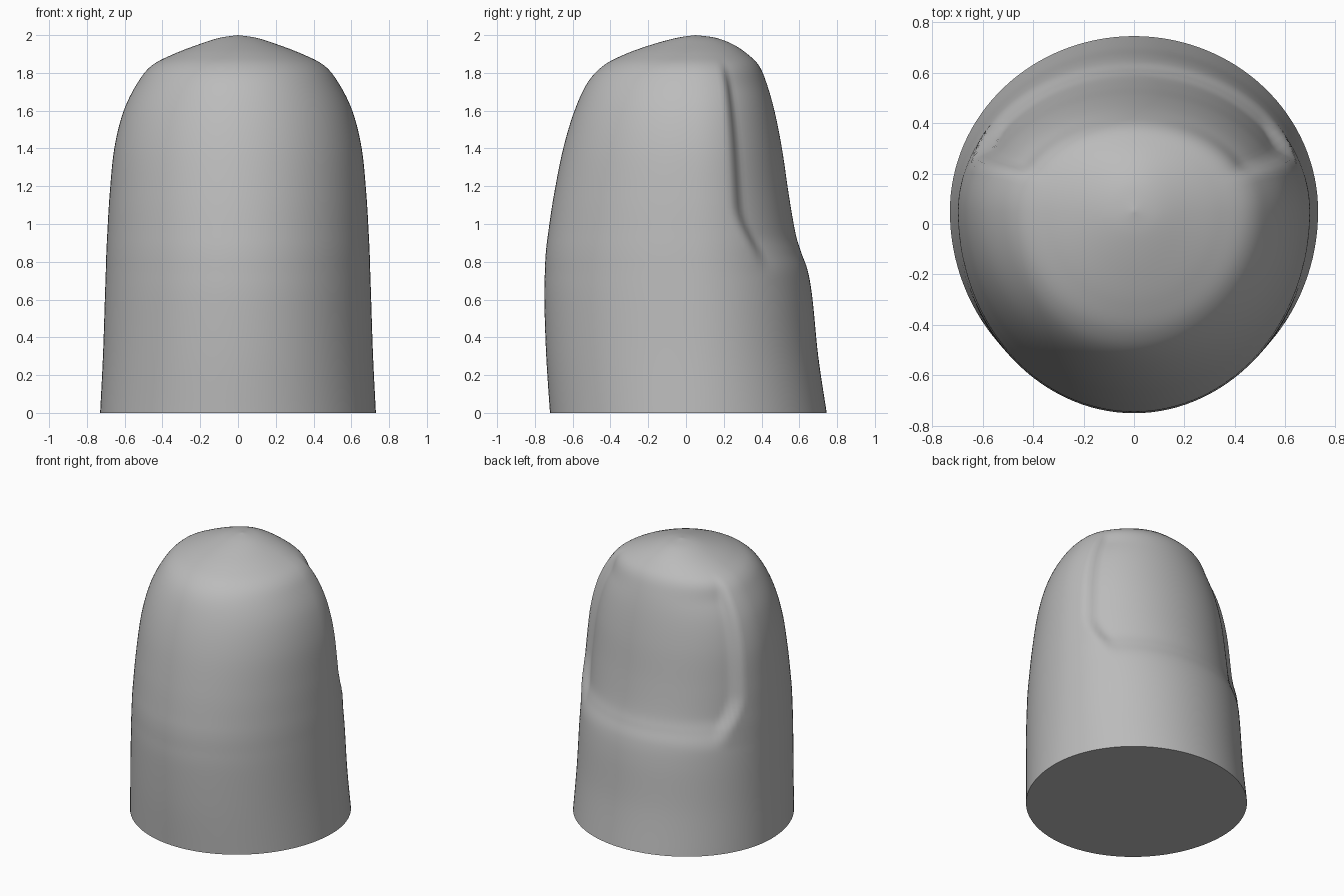
import bpy, bmesh, math

cube = bpy.data.objects.get("Cube")
if cube:
    bpy.data.objects.remove(cube, do_unlink=True)

SEGMENTS = 128
STEPS = 7
AXIS_Y = 0.05

# Profile rows: height, front y, back y, half width
ROWS = [
    (0.0, -0.72, 0.745, 0.73),
    (0.3, -0.74, 0.70, 0.715),
    (0.6, -0.75, 0.67, 0.705),
    (0.75, -0.747, 0.645, 0.70),
    (0.85, -0.742, 0.61, 0.697),
    (0.95, -0.73, 0.58, 0.692),
    (1.15, -0.70, 0.545, 0.68),
    (1.4, -0.65, 0.508, 0.655),
    (1.6, -0.59, 0.468, 0.605),
    (1.75, -0.52, 0.425, 0.53),
    (1.84, -0.435, 0.385, 0.455),
    (1.9, -0.32, 0.325, 0.34),
    (1.95, -0.18, 0.25, 0.21),
    (1.985, -0.05, 0.16, 0.10),
    (2.0, AXIS_Y, AXIS_Y, 0.0),
]


def smooth(a, b, x):
    t = min(max((x - a) / (b - a), 0), 1)
    return t * t * (3 - 2 * t)


def spline(p, q, r, s, t):
    """Catmull-Rom interpolation of one value."""
    return q + t / 2 * (r - p + t * (2 * p - 5 * q + 4 * r - s + t * (3 * (q - r) + s - p)))


def profile():
    last = len(ROWS) - 1
    for i in range(last):
        picks = [ROWS[min(max(i + k, 0), last)] for k in (-1, 0, 1, 2)]
        for j in range(STEPS):
            yield [spline(*vals, j / STEPS) for vals in zip(*picks)]
    yield ROWS[-1]


def ring_point(angle, z, front, back, half):
    """Point of the skin, sunk inside the rounded nail outline at the back."""
    depth = 0.05 * smooth(0.72, 0.95, z) * (1 - smooth(1.7, 1.9, z))
    off = abs(math.degrees(angle))
    corner = 12 * (1 - smooth(0.75, 1.1, z))
    nail = 1 - smooth(60 - corner, 70 - corner, off)
    reach = (back + depth if off < 90 else 2 * AXIS_Y - front) - AXIS_Y
    nx, ny = math.sin(angle), math.cos(angle)
    inset = depth * nail
    return (nx * (half - inset), AXIS_Y + ny * (reach - inset), z)


# Fingertip: lofted rings with a closed base
bm = bmesh.new()
rings = []
for row in profile():
    angles = [math.tau * k / SEGMENTS - math.pi for k in range(SEGMENTS)]
    rings.append([bm.verts.new(ring_point(a, *row)) for a in angles])
for low, high in zip(rings, rings[1:]):
    for k in range(SEGMENTS):
        n = (k + 1) % SEGMENTS
        bm.faces.new((low[k], low[n], high[n], high[k]))
bm.faces.new(rings[0])
bmesh.ops.remove_doubles(bm, verts=rings[-1], dist=0.0001)
bmesh.ops.recalc_face_normals(bm, faces=bm.faces)

mesh = bpy.data.meshes.new("fingertip")
bm.to_mesh(mesh)
bm.free()
fingertip = bpy.data.objects.new("fingertip", mesh)
bpy.context.collection.objects.link(fingertip)

# Plain grey material
grey = bpy.data.materials.new("plain grey")
grey.use_nodes = True
colour = (0.5, 0.5, 0.5, 1)
grey.diffuse_color = colour
grey.node_tree.nodes["Principled BSDF"].inputs["Base Color"].default_value = colour
mesh.materials.append(grey)

bpy.context.view_layer.objects.active = fingertip
fingertip.select_set(True)
bpy.ops.object.shade_smooth_by_angle(angle=math.radians(50))
